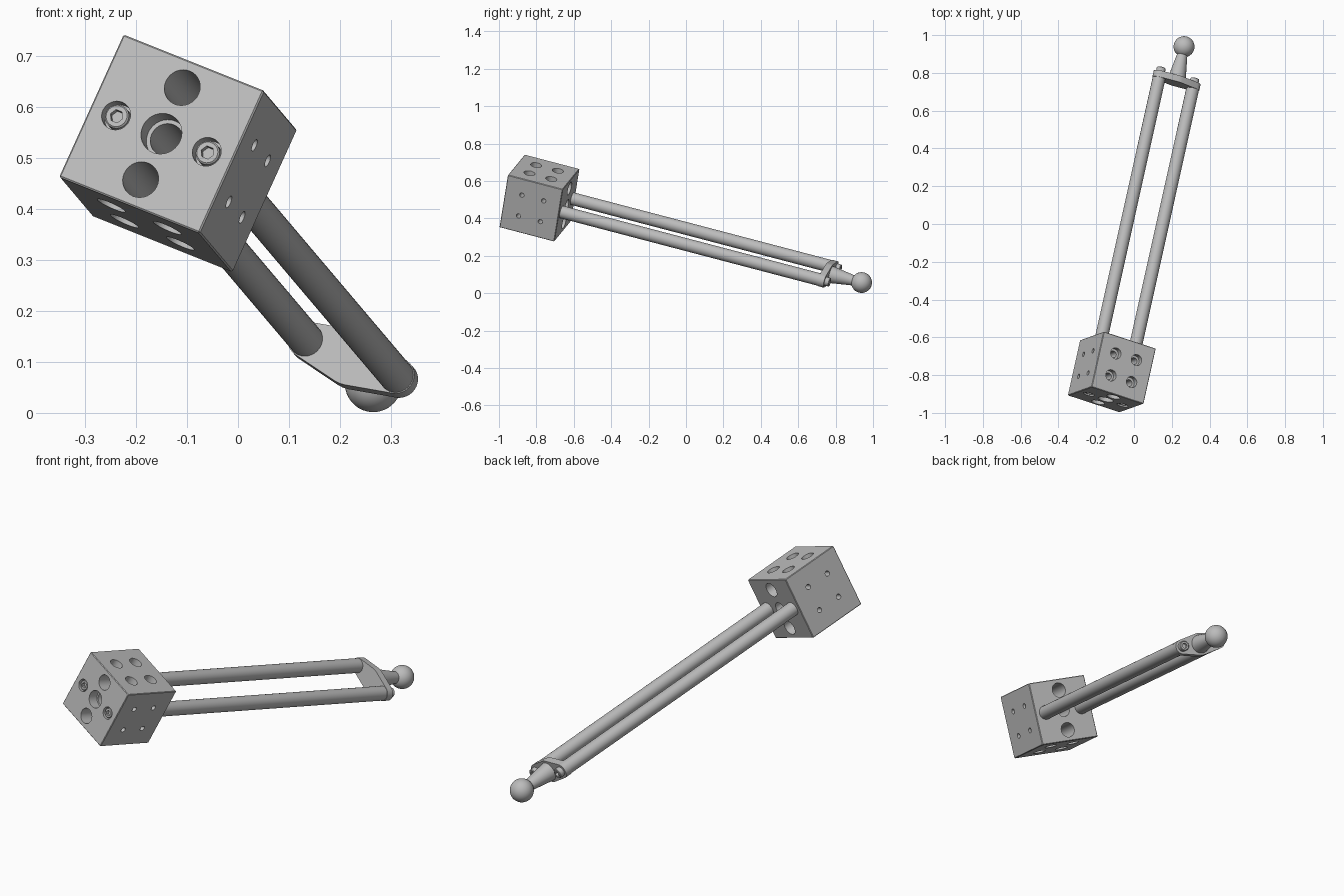
import bpy, bmesh
from math import pi, cos, sin
from mathutils import Matrix, Vector

if "Cube" in bpy.data.objects:
    bpy.data.objects.remove(bpy.data.objects["Cube"])

grey = bpy.data.materials.new("machined_grey")
grey.use_nodes = True
COLOUR = (0.5, 0.5, 0.5, 1)
grey.diffuse_color = COLOUR
grey.node_tree.nodes["Principled BSDF"].inputs["Base Color"].default_value = COLOUR

# Tilted frame: origin at the middle of the block's front face, Y along the rods
along = Vector((0.21, 0.9457, -0.248)).normalized()
across = Vector((0.888, -0.29, -0.355))
across = (across - along * across.dot(along)).normalized()
FRAME = Matrix((across, along, across.cross(along))).transposed().to_4x4()
FRAME.translation = (-0.15, -0.93, 0.547)

SIDE = 0.31
HALF = SIDE / 2
SPREAD = 0.1      # rods and axial holes from the centre line
GRID = 0.0615     # side hole pattern
PLATE = (1.768, 1.803)


def finish(bm, name):
    bmesh.ops.recalc_face_normals(bm, faces=bm.faces)
    mesh = bpy.data.meshes.new(name)
    bm.to_mesh(mesh)
    bm.free()
    mesh.materials.append(grey)
    obj = bpy.data.objects.new(name, mesh)
    bpy.context.collection.objects.link(obj)
    obj.matrix_world = FRAME
    return obj


def lathe(bm, profile, centre=(0, 0, 0), direction=(0, 1, 0), segs=32):
    """Turn (radius, distance[, hexagonal]) stations about an axis."""
    turn = Vector((0, 0, 1)).rotation_difference(Vector(direction))
    rings = []
    for radius, dist, *hexed in profile:
        ring = []
        for i in range(segs):
            a = 2 * pi * i / segs
            r = radius
            if hexed:
                r *= cos(pi / 6) / cos(a % (pi / 3) - pi / 6)
            p = turn @ Vector((r * cos(a), r * sin(a), dist))
            ring.append(bm.verts.new(p + Vector(centre)))
        rings.append(ring)
    for low, high in zip(rings, rings[1:]):
        for i in range(segs):
            j = (i + 1) % segs
            bm.faces.new((low[i], low[j], high[j], high[i]))
    bm.faces.new(rings[0])
    bm.faces.new(rings[-1])


# Mounting block with finely broken edges
bm = bmesh.new()
bmesh.ops.create_cube(bm, size=SIDE, matrix=Matrix.Translation((0, HALF, 0)))
bmesh.ops.bevel(bm, geom=bm.edges[:], offset=0.003, segments=1, affect='EDGES')
block = finish(bm, "mounting_block")

# Drilled holes
bm = bmesh.new()
OUT = 0.02
lathe(bm, [(0.041, -OUT), (0.041, 0.05), (0.033, 0.05), (0.033, SIDE + OUT)])
for s in (-1, 1):
    lathe(bm, [(0.036, -OUT), (0.036, SIDE + OUT)], (0, 0, s * SPREAD))
    lathe(bm, [(0.029, -OUT), (0.029, 0.03)], (s * SPREAD, 0, 0))
    for t in (-1, 1):
        lathe(bm, [(0.03, -HALF - OUT), (0.03, -HALF + 0.035),
                   (0.018, -HALF + 0.035), (0.018, HALF - 0.035),
                   (0.03, HALF - 0.035), (0.03, HALF + OUT)],
              (s * GRID, HALF + t * GRID, 0), (0, 0, 1))
        for face in (-1, 1):
            lathe(bm, [(0.0125, HALF - 0.045), (0.0125, HALF + OUT)],
                  (0, HALF + s * GRID, t * GRID), (face, 0, 0), 20)
drills = finish(bm, "hole_cutter")
drills.hide_render = True

mod = block.modifiers.new("holes", 'BOOLEAN')
mod.object = drills
mod.operation = 'DIFFERENCE'
mod.solver = 'EXACT'
bpy.context.view_layer.update()
drilled = bpy.data.meshes.new_from_object(
    block.evaluated_get(bpy.context.evaluated_depsgraph_get()))
block.modifiers.clear()
block.data = drilled
bpy.data.objects.remove(drills)

# Rods with a socket screw at each end
for s, label in ((-1, "right"), (1, "left")):
    spot = (s * SPREAD, 0, 0)
    bm = bmesh.new()
    lathe(bm, [(0.034, 0.27), (0.034, PLATE[0])], spot)
    finish(bm, label + "_rod")
    for end, origin, way in (("front", 0.005, -1), ("rear", PLATE[1] + 0.025, 1)):
        bm = bmesh.new()
        lathe(bm, [(0.024, -0.028), (0.024, -0.003), (0.021, 0),
                   (0.0135, 0, True), (0.0135, -0.014, True)],
              (s * SPREAD, origin, 0), (0, way, 0), 36)
        finish(bm, label + "_" + end + "_screw")

# End plate: outline wrapped round two rod ends and a wider middle
bm = bmesh.new()
for x, radius in ((-SPREAD, 0.036), (0, 0.056), (SPREAD, 0.036)):
    for i in range(32):
        a = 2 * pi * i / 32
        for y in PLATE:
            bm.verts.new((x + radius * cos(a), y, radius * sin(a)))
hull = bmesh.ops.convex_hull(bm, input=bm.verts[:])
bmesh.ops.delete(bm, geom=[v for v in bm.verts if not v.link_faces], context='VERTS')
bmesh.ops.dissolve_limit(bm, angle_limit=0.01, verts=bm.verts[:], edges=bm.edges[:])
finish(bm, "end_plate")

# Tapered neck and ball
BALL, RADIUS = 1.976, 0.0555
bm = bmesh.new()
lathe(bm, [(0.047, PLATE[1] - 0.01), (0.045, PLATE[1] + 0.01), (0.026, BALL - 0.035)])
finish(bm, "tapered_neck")
bm = bmesh.new()
lathe(bm, [(RADIUS * sin(pi * (i + 0.1) / 24.2), BALL - RADIUS * cos(pi * (i + 0.1) / 24.2))
           for i in range(25)], segs=40)
finish(bm, "ball_end")

# Smooth round surfaces, keep machined edges sharp
bpy.ops.object.select_all(action='DESELECT')
for obj in bpy.context.collection.objects:
    if obj.type == 'MESH' and obj.data.materials and obj.data.materials[0] == grey:
        obj.select_set(True)
        bpy.context.view_layer.objects.active = obj
bpy.ops.object.shade_smooth_by_angle(angle=pi / 6)
